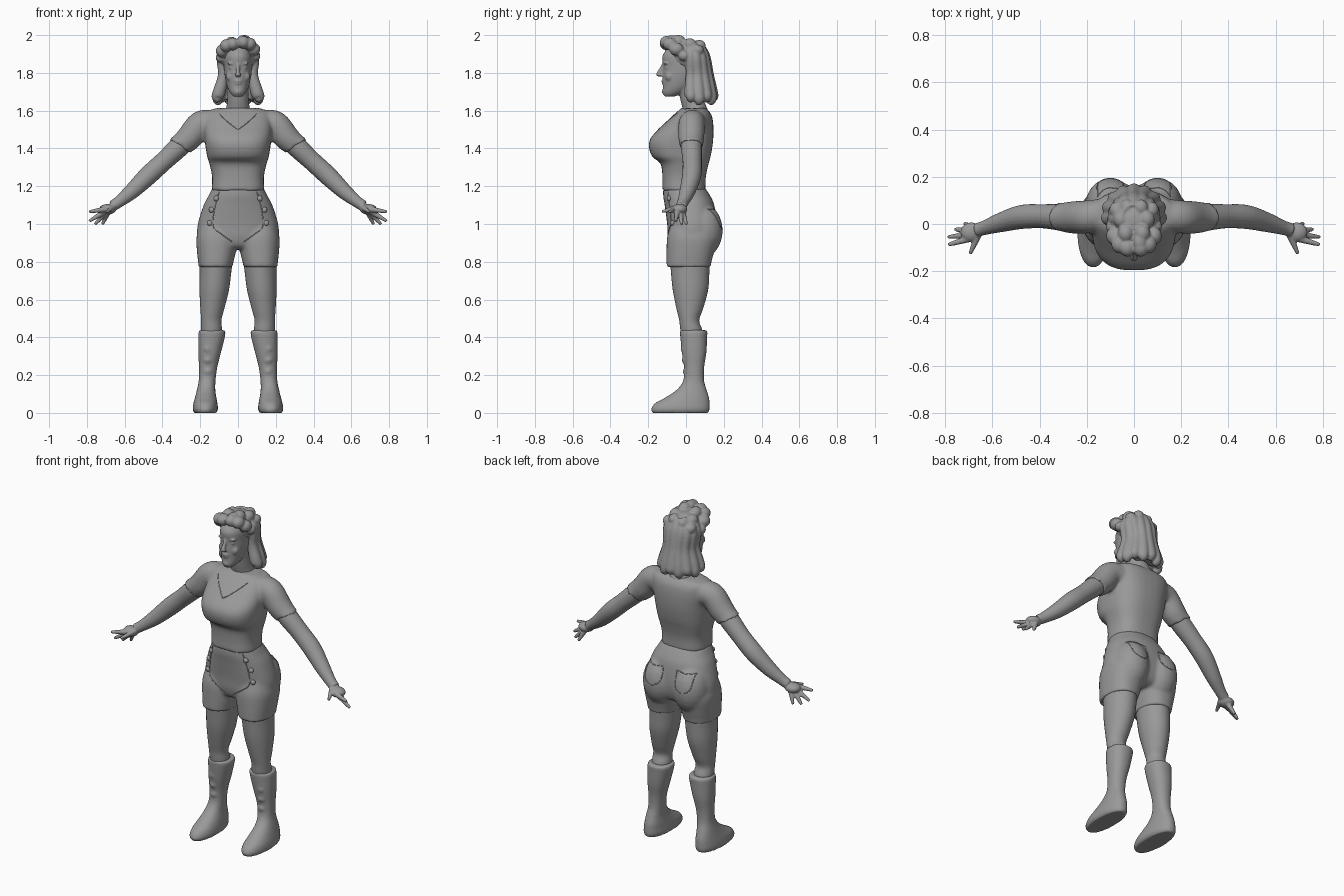
import bpy, bmesh, math
from mathutils import Vector, Matrix

if "Cube" in bpy.data.objects:
    bpy.data.objects.remove(bpy.data.objects["Cube"])

grey = bpy.data.materials.new("plain grey")
grey.use_nodes = True
grey.diffuse_color = (0.32, 0.32, 0.32, 1)
grey.node_tree.nodes["Principled BSDF"].inputs["Base Color"].default_value = grey.diffuse_color


def spline(rows, steps=5):
    """Smoothly interpolate rows of numbers."""
    rows = [Vector(r) for r in rows]
    out = []
    for i in range(len(rows) - 1):
        a, b = rows[max(i - 1, 0)], rows[i]
        c, d = rows[i + 1], rows[min(i + 2, len(rows) - 1)]
        for k in range(steps):
            t = k / steps
            out.append(b + (c - a) * (t / 2) + (a * 2 - b * 5 + c * 4 - d) * (t * t / 2)
                       + (b * 3 - a - c * 3 + d) * (t ** 3 / 2))
    return out + [rows[-1]]


def skin(bm, rings):
    """Join rings of points into a closed skin."""
    loops = [[bm.verts.new(p) for p in ring] for ring in rings]
    n = len(loops[0])
    faces = [bm.faces.new(loops[0][::-1]), bm.faces.new(loops[-1])]
    for low, high in zip(loops, loops[1:]):
        for i in range(n):
            j = (i + 1) % n
            faces.append(bm.faces.new((low[i], low[j], high[j], high[i])))
    bmesh.ops.recalc_face_normals(bm, faces=faces)


def loft(bm, rows, power=2.3, n=36):
    """Stack rounded sections given as height, x range, y range."""
    def bend(v):
        return math.copysign(abs(v) ** (2 / power), v)
    rings = []
    for z, x0, x1, y0, y1 in spline(rows):
        ring = []
        for i in range(n):
            a = math.tau * i / n
            ring.append(((x0 + x1) / 2 + (x1 - x0) / 2 * bend(math.cos(a)),
                         (y0 + y1) / 2 + (y1 - y0) / 2 * bend(math.sin(a)), z))
        rings.append(ring)
    skin(bm, rings)


def centred(rows):
    return [(z, -w, w, y0, y1) for z, w, y0, y1 in rows]


def tube(bm, rows, n=14):
    """Sweep a round section along points given as x, y, z, radius."""
    path = spline(rows)
    rings = []
    for i, p in enumerate(path):
        way = (path[min(i + 1, len(path) - 1)] - path[max(i - 1, 0)]).xyz.normalized()
        side = way.cross((0, 1, 0) if abs(way.y) < 0.9 else (1, 0, 0)).normalized()
        up = side.cross(way)
        rings.append([p.xyz + (side * math.cos(math.tau * k / n)
                               + up * math.sin(math.tau * k / n)) * p.w for k in range(n)])
    skin(bm, rings)


def blob(bm, centre, radii):
    bmesh.ops.create_uvsphere(bm, u_segments=20, v_segments=12, radius=1,
                              matrix=Matrix.Translation(centre) @ Matrix.Diagonal((*radii, 1)))


def mirror(bm):
    """Copy everything so far to the other side."""
    copy = bmesh.ops.duplicate(bm, geom=bm.verts[:] + bm.edges[:] + bm.faces[:])["geom"]
    bmesh.ops.scale(bm, vec=(-1, 1, 1), verts=[g for g in copy if isinstance(g, bmesh.types.BMVert)])
    bmesh.ops.reverse_faces(bm, faces=[g for g in copy if isinstance(g, bmesh.types.BMFace)])


def finish(name, bm, voxel=0, soften=4):
    """Make the object, fusing overlapping pieces when a voxel size is given."""
    mesh = bpy.data.meshes.new(name)
    bm.to_mesh(mesh)
    bm.free()
    mesh.materials.append(grey)
    mesh.shade_smooth()
    ob = bpy.data.objects.new(name, mesh)
    bpy.context.collection.objects.link(ob)
    if voxel:
        fuse = ob.modifiers.new("fuse", "REMESH")
        fuse.mode, fuse.voxel_size, fuse.use_smooth_shade = "VOXEL", voxel, True
        soft = ob.modifiers.new("soften", "SMOOTH")
        soft.factor, soft.iterations = 0.5, soften
    return ob


def surface(ob, x, z, side=-1):
    """Find the y of the front (-1) or back (1) surface at x, z."""
    bpy.context.view_layer.update()
    ev = ob.evaluated_get(bpy.context.evaluated_depsgraph_get())
    hit, where, _, _ = ev.ray_cast(Vector((x, side, z)), Vector((0, -side, 0)))
    return where.y if hit else 0


def seam(bm, ob, points, side=-1):
    """Lay a thin raised seam on a surface along x, z points."""
    tube(bm, [(x, surface(ob, x, z, side), z, .0025) for x, z in spline(points, 4)], 8)


# Shirt: sleeves with hems, then the body
bm = bmesh.new()
tube(bm, [(.06, .045, 1.535, .06), (.14, .038, 1.535, .068), (.2, .03, 1.528, .07),
          (.255, .028, 1.46, .069), (.3, .028, 1.42, .062), (.306, .028, 1.414, .066)], 28)
mirror(bm)
loft(bm, centred([(1.175, .14, -.126, .103), (1.25, .137, -.125, .105), (1.32, .152, -.135, .12),
                  (1.355, .163, -.178, .13), (1.41, .172, -.197, .14), (1.46, .177, -.184, .145),
                  (1.52, .18, -.125, .145), (1.57, .175, -.075, .138), (1.6, .16, -.04, .12),
                  (1.615, .085, -.028, .1)]), 2.6)
shirt = finish("shirt", bm, .009, 10)

# V-shaped neckline with collar ends
bm = bmesh.new()
seam(bm, shirt, [(0, 1.5), (.035, 1.525), (.07, 1.555), (.1, 1.585)])
blob(bm, (.108, .03, 1.603), (.022, .045, .01))
mirror(bm)
finish("neckline", bm)

# Shorts: legs and seat, then the hips and waistband
bm = bmesh.new()
loft(bm, [(.772, .028, .211, -.104, .134), (.79, .026, .21, -.103, .133), (.85, .012, .217, -.103, .148),
          (.93, 0, .22, -.1, .165), (1, .02, .2, -.08, .14)])
blob(bm, (.1, .085, .965), (.105, .11, .145))
mirror(bm)
loft(bm, centred([(1.195, .134, -.12, .099), (1.15, .156, -.121, .128), (1.1, .182, -.113, .15),
                  (1, .213, -.1, .165), (.93, .214, -.095, .16), (.885, .19, -.08, .14),
                  (.865, .12, -.05, .1)]))
shorts = finish("shorts", bm, .008, 10)

# Front flap seams, back pocket seams and trouser buttons
bm = bmesh.new()
for x, z in ((.115, 1.135), (.14, 1.075), (.15, 1.005)):
    blob(bm, (x, surface(shorts, x, z), z), (.015, .012, .015))
seam(bm, shorts, [(.1, 1.17), (.122, 1.09), (.132, .99), (.085, .945), (.03, .905)])
seam(bm, shorts, [(.045, 1.08), (.05, 1.0), (.1, .97), (.15, 1.0), (.155, 1.08)], 1)
seam(bm, shorts, [(.045, 1.08), (.1, 1.075), (.155, 1.08)], 1)
mirror(bm)
finish("seams_and_buttons", bm)

# Bare legs
bm = bmesh.new()
loft(bm, [(.86, .02, .205, -.09, .13), (.75, .035, .203, -.08, .124), (.65, .048, .204, -.07, .117),
          (.55, .073, .199, -.05, .09), (.49, .088, .195, -.036, .07), (.44, .085, .195, -.03, .085),
          (.38, .09, .19, -.02, .09)], 2)
mirror(bm)
finish("legs", bm)

# Boots with soft lumps up the shin
bm = bmesh.new()
loft(bm, [(0, .115, .232, -.178, .118), (.02, .106, .24, -.184, .125), (.05, .109, .236, -.165, .125),
          (.08, .114, .228, -.112, .122), (.12, .12, .218, -.052, .11), (.17, .119, .208, -.015, .096),
          (.24, .11, .207, -.01, .096), (.32, .09, .21, -.022, .108), (.4, .07, .21, -.03, .112),
          (.43, .067, .208, -.032, .113), (.438, .075, .2, -.025, .106)], 2.2)
for k in range(3):
    blob(bm, (.16, -.003 - k * .006, .22 + k * .06), (.022, .013, .02))
mirror(bm)
finish("boots", bm, .007, 3)

# Arms, palms and fingers
bm = bmesh.new()
tube(bm, [(.22, .03, 1.5, .05), (.3, .028, 1.42, .056), (.39, .033, 1.335, .051), (.475, .03, 1.257, .051),
          (.56, .008, 1.175, .042), (.63, -.015, 1.118, .031), (.665, -.025, 1.095, .029)], 20)
blob(bm, (.69, -.035, 1.078), (.046, .042, .028))
for base, tip in (((.7, -.062, 1.078), (.788, -.088, 1.065)), ((.705, -.047, 1.066), (.788, -.055, 1.015)),
                  ((.7, -.032, 1.06), (.758, -.022, .998)), ((.69, -.018, 1.06), (.718, .003, .998)),
                  ((.66, -.045, 1.088), (.695, -.126, 1.065))):
    a, b = Vector(base), Vector(tip)
    tube(bm, [(*a, .016), (*a.lerp(b, .5), .0125), (*b, .008)], 10)
mirror(bm)
finish("arms_and_hands", bm, .0045, 3)

# Neck, head and facial features
bm = bmesh.new()
for centre, radii in (((.032, -.107, 1.85), (.026, .012, .008)), ((.038, -.088, 1.78), (.026, .022, .026)),
                      ((.032, -.104, 1.828), (.016, .009, .007))):
    blob(bm, centre, radii)
mirror(bm)
tube(bm, [(0, .05, 1.56, .085), (0, .045, 1.61, .064), (0, .025, 1.67, .056), (0, .01, 1.75, .055)], 24)
loft(bm, centred([(1.675, .024, -.113, -.06), (1.695, .042, -.124, -.01), (1.73, .058, -.122, .04),
                  (1.78, .069, -.124, .08), (1.83, .074, -.121, .1), (1.89, .074, -.125, .1),
                  (1.94, .055, -.09, .07)]), 2.1)
tube(bm, [(0, -.112, 1.86, .009), (0, -.129, 1.825, .01), (0, -.145, 1.795, .013)], 12)
blob(bm, (0, -.14, 1.79), (.017, .018, .01))
blob(bm, (0, -.119, 1.757), (.022, .012, .007))
blob(bm, (0, -.117, 1.744), (.019, .012, .007))
blob(bm, (0, -.112, 1.7), (.022, .016, .016))
finish("head", bm, .005, 6)

# Hair: long locks around the back, a crown and rolled front
bm = bmesh.new()
for k in range(9):
    a = math.radians(-96 + 24 * k)
    s, c = math.sin(a), math.cos(a)
    drop = .014 * (k % 2)
    tube(bm, [(s * .03, .03 + c * .03, 1.95, .03), (s * .084, .03 + c * .07, 1.89, .028),
              (s * .079, .035 + c * .085, 1.79, .028), (s * .1, .035 + c * .1, 1.7, .034),
              (s * .112, .037 + c * .105, 1.672 - drop, .029), (s * .1, .03 + c * .1, 1.65 - drop, .014)])
loft(bm, centred([(1.66, .085, .06, .13), (1.75, .08, .045, .12), (1.85, .09, .02, .125),
                  (1.93, .075, -.05, .1)]))
blob(bm, (0, .01, 1.89), (.098, .1, .085))
for side, lift in ((1, .005), (-1, -.004)):
    # Front rolls sweep outward and back, with swept waves behind them
    for centre, radius in (((.028, -.1, 1.957), .034), ((.062, -.085, 1.948), .034),
                           ((.084, -.05, 1.92), .034), ((.092, -.01, 1.885), .027),
                           ((.035, -.04, 1.962), .034), ((.055, .02, 1.945), .033),
                           ((.03, .07, 1.94), .03), ((.075, .06, 1.915), .03)):
        x, y, z = centre
        blob(bm, (side * x, y, z + lift), (radius, radius * 1.15, radius))
blob(bm, (.025, -.075, 1.975), (.03, .04, .024))
finish("hair", bm, .005, 5)
